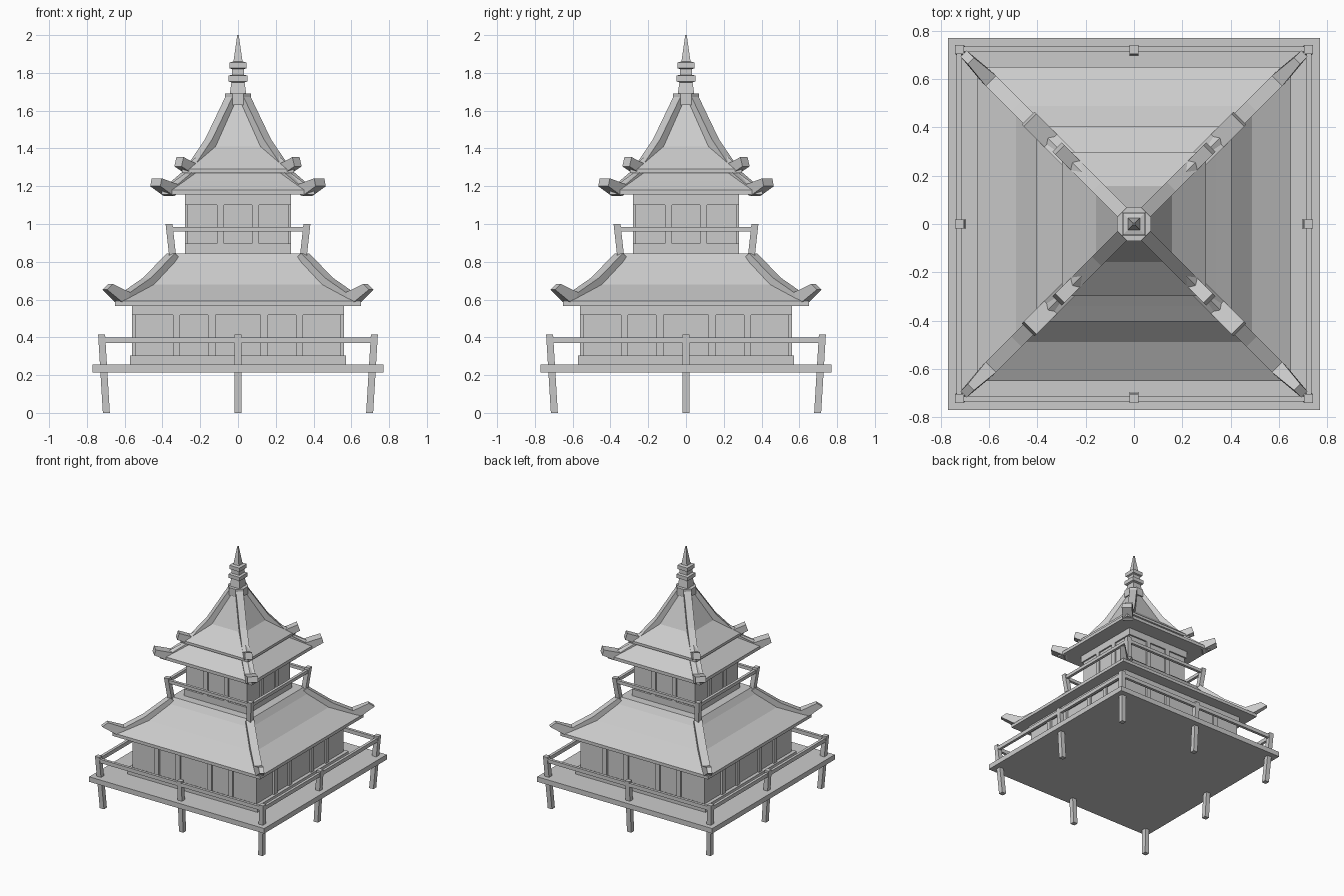
import bpy, bmesh, math
from mathutils import Matrix, Vector

if "Cube" in bpy.data.objects:
    bpy.data.objects.remove(bpy.data.objects["Cube"])


def loft(name, rings, quarters=(0,)):
    """Skin closed rings of points, cap both ends, repeat by quarter turns."""
    bm = bmesh.new()
    for q in quarters:
        rot = Matrix.Rotation(q * math.pi / 2, 3, 'Z')
        vs = [[bm.verts.new(rot @ Vector(p)) for p in r] for r in rings]
        n = len(vs[0])
        for a, b in zip(vs, vs[1:]):
            for i in range(n):
                j = (i + 1) % n
                bm.faces.new((a[i], a[j], b[j], b[i]))
        bm.faces.new(vs[0][::-1])
        bm.faces.new(vs[-1])
    bmesh.ops.recalc_face_normals(bm, faces=bm.faces)
    mesh = bpy.data.meshes.new(name)
    bm.to_mesh(mesh)
    bm.free()
    bpy.context.collection.objects.link(bpy.data.objects.new(name, mesh))


ALL = (0, 1, 2, 3)


def rect(x0, x1, y0, y1, z):
    return [(x0, y0, z), (x1, y0, z), (x1, y1, z), (x0, y1, z)]


def box(name, x0, x1, y0, y1, z0, z1, quarters=(0,)):
    loft(name, [rect(x0, x1, y0, y1, z) for z in (z0, z1)], quarters)


def square_stack(name, profile):
    """Square-section solid from (half width, height) pairs."""
    loft(name, [rect(-r, r, -r, r, z) for r, z in profile])


def post(name, bottom, top, half):
    loft(name, [rect(x - half, x + half, y - half, y + half, z)
                for x, y, z in (bottom, top)], ALL)


def ridge(name, sections):
    """Diagonal hip ridge from (d_top, z_top, d_bottom, z_bottom, half width)."""
    rings = []
    for dt, zt, db, zb, w in sections:
        o = w * 0.707
        rings.append([(dt + o, dt - o, zt), (dt - o, dt + o, zt),
                      (db - o, db + o, zb), (db + o, db - o, zb)])
    loft(name, rings, ALL)


def storey(name, core, frame, z0, z1, ztop, studs):
    """Wall core with a proud head beam and upright studs on each side."""
    square_stack(name + "_wall", [(core, z0), (core, ztop)])
    square_stack(name + "_head_beam", [(frame, z1), (frame, ztop)])
    for i, (a, b) in enumerate(studs):
        for s in (1, -1):
            x0, x1 = sorted((a * s, b * s))
            box(f"{name}_stud_{i}_{'right' if s > 0 else 'left'}",
                x0, x1, -frame, -core + 0.01, z0, z1, ALL)


# Veranda deck, leaning posts and rail
square_stack("veranda_deck", [(0.77, 0.215), (0.77, 0.255)])
post("veranda_corner_post", (0.697, 0.697, 0), (0.722, 0.722, 0.415), 0.0185)
post("veranda_middle_post", (0, -0.697, 0), (0, -0.722, 0.415), 0.0185)
box("veranda_rail", -0.735, 0.735, -0.735, -0.713, 0.37, 0.40, ALL)

# Lower storey
square_stack("lower_plinth", [(0.573, 0.255), (0.573, 0.305)])
storey("lower_storey", 0.545, 0.56, 0.25, 0.517, 0.58,
       [(0.12, 0.158), (0.306, 0.343)])

# Lower roof with upturned hip ridges
square_stack("lower_roof", [(0.65, 0.567), (0.65, 0.592), (0.487, 0.68),
                            (0.375, 0.80), (0.345, 0.845)])
ridge("lower_roof_ridge", [(0.354, 0.845, 0.32, 0.81, 0.03),
                           (0.486, 0.712, 0.46, 0.67, 0.03),
                           (0.592, 0.638, 0.61, 0.567, 0.03),
                           (0.675, 0.682, 0.705, 0.652, 0.018)])

# Upper balcony
post("balcony_post", (0.345, 0.345, 0.82), (0.365, 0.365, 1.0), 0.0185)
box("balcony_rail", -0.372, 0.372, -0.375, -0.353, 0.96, 0.985, ALL)

# Upper storey
square_stack("upper_plinth", [(0.28, 0.84), (0.28, 0.898)])
storey("upper_storey", 0.268, 0.28, 0.84, 1.10, 1.17, [(0.074, 0.11)])

# Upper roof, two tiers
square_stack("upper_roof_lower_tier", [(0.404, 1.155), (0.404, 1.18),
                                       (0.34, 1.225), (0.25, 1.29)])
ridge("upper_roof_lower_ridge", [(0.24, 1.30, 0.23, 1.25, 0.038),
                                 (0.345, 1.21, 0.365, 1.147, 0.038),
                                 (0.43, 1.242, 0.438, 1.20, 0.038)])
square_stack("upper_roof_top_tier", [(0.297, 1.27), (0.297, 1.29),
                                     (0.157, 1.41), (0.05, 1.65)])
ridge("upper_roof_top_ridge", [(0.04, 1.69, 0.02, 1.62, 0.027),
                               (0.155, 1.45, 0.135, 1.40, 0.027),
                               (0.242, 1.32, 0.258, 1.265, 0.027),
                               (0.307, 1.354, 0.318, 1.305, 0.027)])

# Octagonal cap and square finial
loft("roof_cap", [[(0.075 * math.cos((k + 0.5) * math.pi / 4),
                    0.075 * math.sin((k + 0.5) * math.pi / 4), z)
                   for k in range(8)] for z in (1.63, 1.69)])
square_stack("finial", [(0.045, 1.68), (0.035, 1.75), (0.05, 1.755), (0.05, 1.785),
                        (0.033, 1.79), (0.033, 1.82), (0.045, 1.825), (0.045, 1.855),
                        (0.024, 1.86), (0.004, 2.0)])
